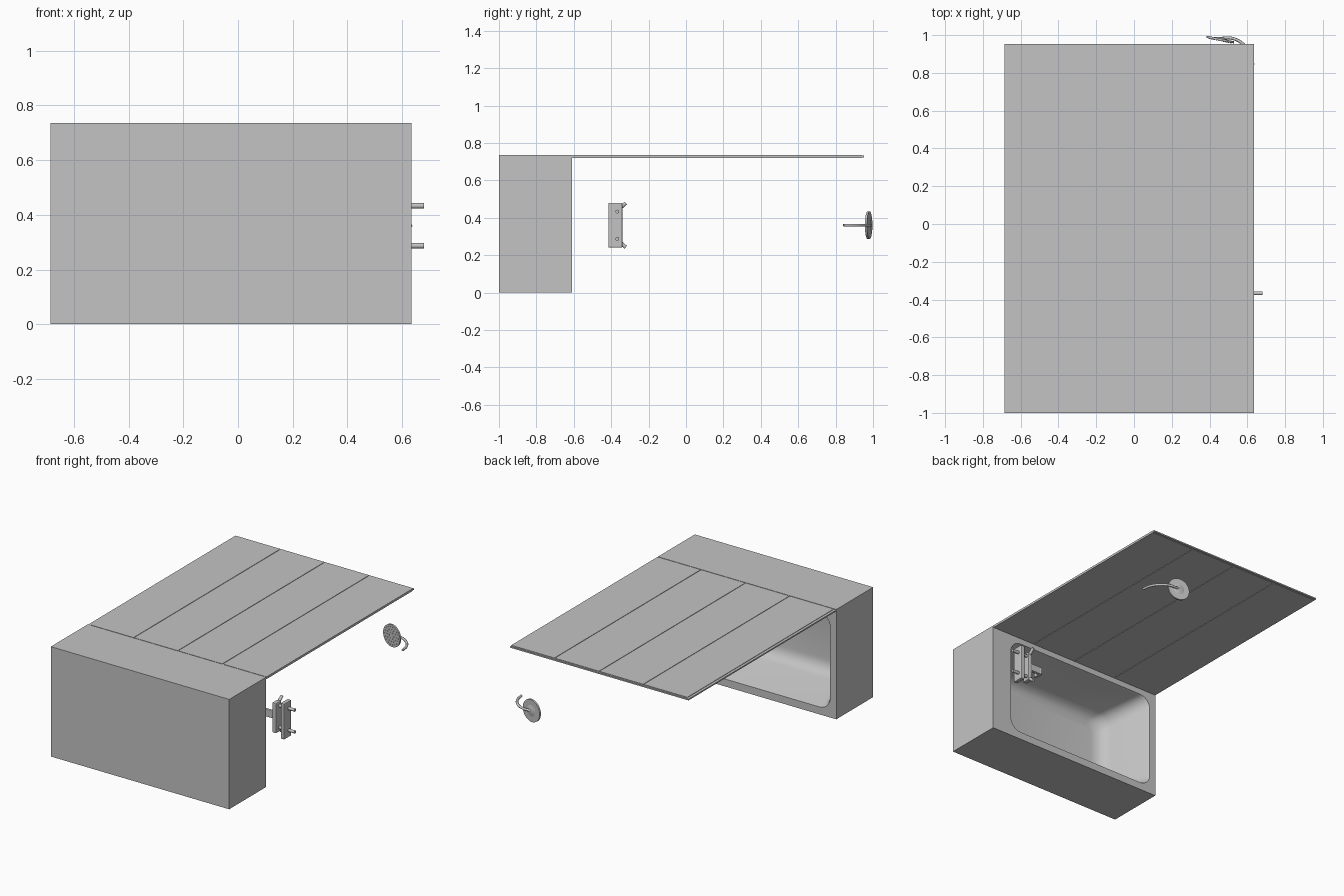
import bpy, bmesh, math
from mathutils import Vector

old = bpy.data.objects.get("Cube")
if old:
    bpy.data.objects.remove(old, do_unlink=True)

GREY = (0.55, 0.55, 0.55, 1)
mat = bpy.data.materials.new("plain grey")
mat.use_nodes = True
mat.diffuse_color = GREY
mat.node_tree.nodes["Principled BSDF"].inputs["Base Color"].default_value = GREY


def finish(name, bm, smooth=None):
    bmesh.ops.recalc_face_normals(bm, faces=bm.faces)
    mesh = bpy.data.meshes.new(name)
    bm.to_mesh(mesh)
    bm.free()
    mesh.materials.append(mat)
    ob = bpy.data.objects.new(name, mesh)
    bpy.context.collection.objects.link(ob)
    if smooth:
        bpy.ops.object.select_all(action='DESELECT')
        ob.select_set(True)
        bpy.context.view_layer.objects.active = ob
        bpy.ops.object.shade_smooth_by_angle(angle=math.radians(smooth))
    return ob


def box(name, lo, hi, bevel=0):
    bm = bmesh.new()
    bmesh.ops.create_cube(bm, size=1)
    for v in bm.verts:
        v.co = [l + (c + 0.5) * (h - l) for c, l, h in zip(v.co, lo, hi)]
    if bevel:
        bmesh.ops.bevel(bm, geom=bm.edges[:], offset=bevel, segments=2,
                        affect='EDGES', profile=0.5)
    return finish(name, bm)


def rod(name, a, b, r1, r2=None, sides=16):
    a, b = Vector(a), Vector(b)
    bm = bmesh.new()
    bmesh.ops.create_cone(bm, cap_ends=True, segments=sides, radius1=r1,
                          radius2=r1 if r2 is None else r2, depth=(b - a).length)
    turn = (b - a).to_track_quat('Z', 'Y')
    for v in bm.verts:
        v.co = turn @ v.co + (a + b) / 2
    return finish(name, bm, 40)


def tube(name, points, radius):
    cu = bpy.data.curves.new(name, 'CURVE')
    cu.dimensions = '3D'
    cu.bevel_depth = radius
    cu.bevel_resolution = 3
    cu.use_fill_caps = True
    sp = cu.splines.new('BEZIER')
    sp.bezier_points.add(len(points) - 1)
    for p, co in zip(sp.bezier_points, points):
        p.co = co
        p.handle_left_type = p.handle_right_type = 'AUTO'
    cu.materials.append(mat)
    ob = bpy.data.objects.new(name, cu)
    bpy.context.collection.objects.link(ob)
    bpy.ops.object.select_all(action='DESELECT')
    ob.select_set(True)
    bpy.context.view_layer.objects.active = ob
    bpy.ops.object.convert(target='MESH')


def ring(y, x0, x1, z0, z1, r, steps=8):
    # rounded rectangle in the xz plane
    pts = []
    corners = [(x1 - r, z1 - r), (x0 + r, z1 - r), (x0 + r, z0 + r), (x1 - r, z0 + r)]
    for i, (cx, cz) in enumerate(corners):
        for s in range(steps + 1):
            a = math.pi / 2 * (i + s / steps)
            pts.append((cx + r * math.cos(a), y, cz + r * math.sin(a)))
    return pts


# Basin: square outside, rounded sloping hollow opening towards +y
X0, X1, TOP, RIM = -0.685, 0.635, 0.735, -0.61
rings = [ring(-1, X0, X1, 0, TOP, 0),
         ring(RIM, X0, X1, 0, TOP, 0),
         ring(RIM, -0.64, 0.49, 0.05, 0.685, 0.08),
         ring(-0.625, -0.63, 0.487, 0.055, 0.68, 0.08),
         ring(-0.88, -0.55, 0.455, 0.10, 0.635, 0.09),
         ring(-0.915, -0.53, 0.44, 0.115, 0.62, 0.09),
         ring(-0.94, -0.495, 0.41, 0.14, 0.595, 0.08),
         ring(-0.95, -0.45, 0.37, 0.18, 0.555, 0.06)]
bm = bmesh.new()
loops = [[bm.verts.new(p) for p in r] for r in rings]
n = len(loops[0])
for a, b in zip(loops, loops[1:]):
    for i in range(n):
        j = (i + 1) % n
        bm.faces.new((a[i], a[j], b[j], b[i]))
bm.faces.new(loops[0])
bm.faces.new(loops[-1])
bmesh.ops.remove_doubles(bm, verts=bm.verts, dist=0.0001)
finish("basin", bm, 35)

# Wall sheet: thin core with four planks showing narrow grooves on both sides
END = 0.952
box("wall_core", (X0, RIM, 0.723), (X1, END, 0.732))
seams = [-0.672, -0.345, -0.018, 0.312, X1]
for i, (a, b) in enumerate(zip(seams, seams[1:])):
    gap = 0 if b == X1 else 0.004
    box(f"wall_plank_{i + 1}", (a + 0.004, RIM + 0.004, 0.72), (b - gap, END - 0.012, TOP))

# Tap: mounting plate, rear block, feed pipes, handles and spout
MID = 0.36
box("tap_plate", (0.605, -0.415, MID - 0.12), (0.633, -0.34, MID + 0.12), 0.006)
box("tap_block", (0.535, -0.405, MID - 0.10), (0.565, -0.35, MID + 0.10), 0.006)
for side, z in (("right", MID - 0.073), ("left", MID + 0.073)):
    out = 1 if z > MID else -1
    rod(f"feed_pipe_{side}", (0.55, -0.367, z), (0.68, -0.367, z), 0.010)
    rod(f"tap_handle_{side}", (0.55, -0.36, MID + out * 0.085),
        (0.55, -0.322, MID + out * 0.118), 0.010)
box("spout", (0.46, -0.372, MID - 0.025), (0.54, -0.352, MID + 0.025), 0.005)
box("spout_lip", (0.45, -0.415, MID - 0.025), (0.468, -0.352, MID + 0.025), 0.005)

# Shower head: tilted disc, collar, nozzles and bent arm
centre = Vector((0.457, 0.977, MID))
spray = Vector((-0.2, -0.98, 0)).normalized()
across = Vector((0.98, -0.2, 0)).normalized()
rod("shower_disc", centre - spray * 0.005, centre + spray * 0.006, 0.074, sides=40)
rod("shower_collar", centre - spray * 0.004, centre - spray * 0.012, 0.04, 0.012, 24)
for k, count in enumerate((6, 12, 18)):
    for i in range(count):
        t = math.tau * i / count
        base = centre + (across * math.cos(t) + Vector((0, 0, math.sin(t)))) * 0.02 * (k + 1)
        rod(f"nozzle_{k + 1}_{i + 1}", base + spray * 0.005, base + spray * 0.009,
            0.004, 0.003, 6)
tube("shower_arm", [centre - spray * 0.006, (0.52, 0.983, MID), (0.578, 0.952, MID),
                    (0.617, 0.90, MID), (0.63, 0.842, MID)], 0.008)
